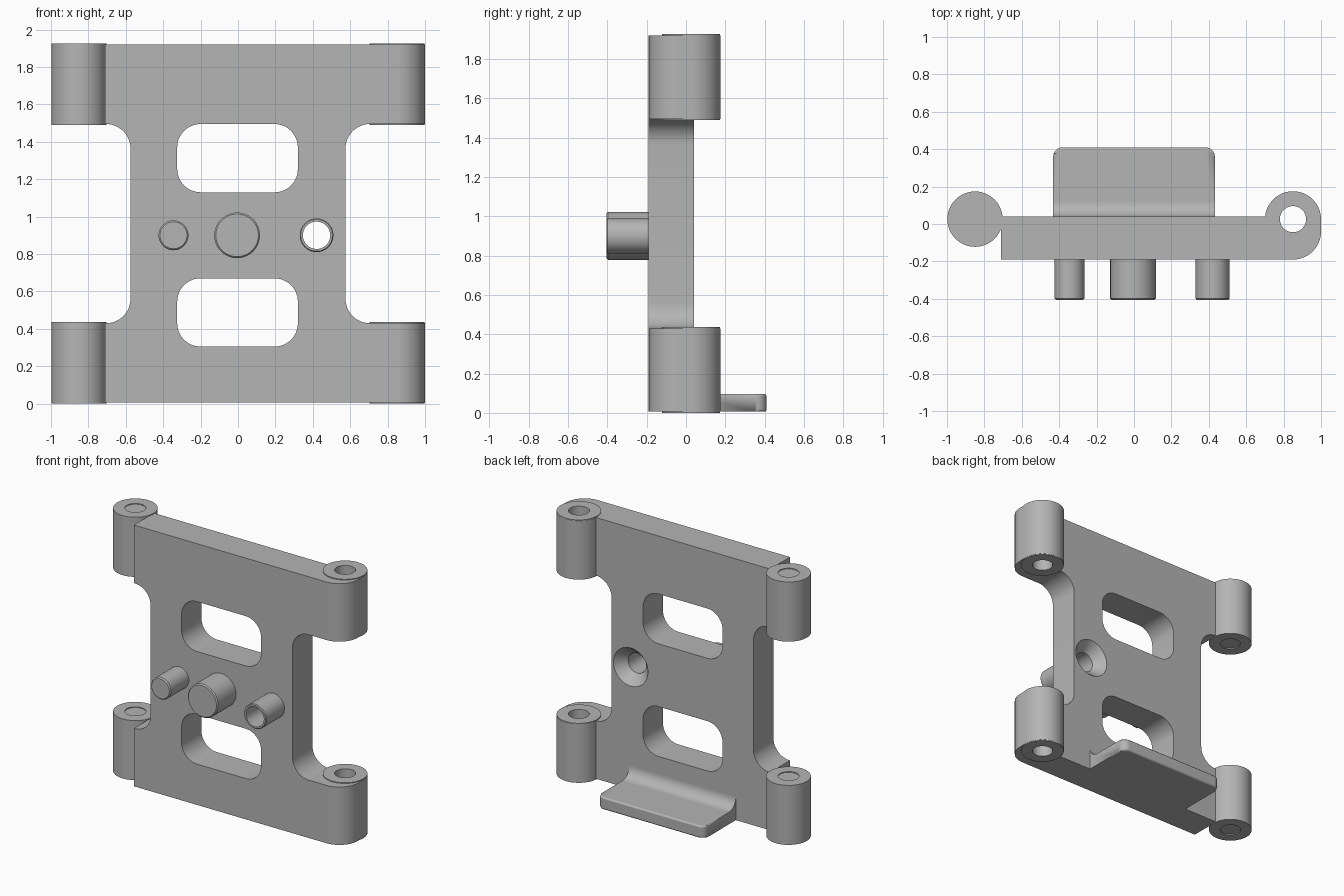
import bpy, bmesh, math
from mathutils import Vector, Matrix

cube = bpy.data.objects.get("Cube")
if cube:
    bpy.data.objects.remove(cube, do_unlink=True)

grey = bpy.data.materials.new("plain_grey")
grey.use_nodes = True
COLOUR = (0.46, 0.46, 0.46, 1)
grey.diffuse_color = COLOUR
grey.node_tree.nodes["Principled BSDF"].inputs["Base Color"].default_value = COLOUR


def finish(bm, name):
    """Turn a bmesh into a grey object with smooth curves and sharp edges."""
    bmesh.ops.remove_doubles(bm, verts=bm.verts, dist=1e-5)
    bmesh.ops.recalc_face_normals(bm, faces=bm.faces)
    mesh = bpy.data.meshes.new(name)
    bm.to_mesh(mesh)
    bm.free()
    obj = bpy.data.objects.new(name, mesh)
    bpy.context.collection.objects.link(obj)
    mesh.materials.append(grey)
    bpy.ops.object.select_all(action='DESELECT')
    obj.select_set(True)
    bpy.context.view_layer.objects.active = obj
    bpy.ops.object.shade_smooth_by_angle(angle=math.radians(30))
    return obj


def rounded(corners, steps=12):
    """Right-angled outline of (u, v, radius) corners, each turned into an arc."""
    out = []
    for i, (u, v, r) in enumerate(corners):
        p = Vector((u, v))
        if r == 0:
            out.append(p)
            continue
        to_prev = (Vector(corners[i - 1][:2]) - p).normalized()
        to_next = (Vector(corners[(i + 1) % len(corners)][:2]) - p).normalized()
        centre = p + (to_prev + to_next) * r
        for k in range(steps + 1):
            t = math.pi / 2 * k / steps
            out.append(centre - to_next * r * math.cos(t) - to_prev * r * math.sin(t))
    return out


def box_outline(u0, u1, v0, v1, r):
    return rounded([(u0, v0, r), (u1, v0, r), (u1, v1, r), (u0, v1, r)])


def circle(u, v, r, n=48):
    return [Vector((u + r * math.cos(2 * math.pi * k / n),
                    v + r * math.sin(2 * math.pi * k / n))) for k in range(n)]


# How a flat outline point and a depth become a 3D point, per extrusion axis
PLACE = {
    'X': lambda u, v, d: Vector((d, u, v)),
    'Y': lambda u, v, d: Vector((u, d, v)),
    'Z': lambda u, v, d: Vector((u, v, d)),
}


def prism(name, axis, start, end, loops):
    """Extrude an outline (first loop) with holes (other loops) along an axis."""
    place = PLACE[axis]
    bm = bmesh.new()
    edges = []
    for loop in loops:
        vs = [bm.verts.new(place(p[0], p[1], start)) for p in loop]
        edges += [bm.edges.new((vs[i - 1], vs[i])) for i in range(len(vs))]
    bmesh.ops.triangle_fill(bm, use_beauty=True, use_dissolve=False,
                            edges=edges, normal=place(0, 0, 1))
    ext = bmesh.ops.extrude_face_region(bm, geom=bm.faces[:], use_keep_orig=True)
    moved = [g for g in ext["geom"] if isinstance(g, bmesh.types.BMVert)]
    bmesh.ops.translate(bm, verts=moved, vec=place(0, 0, end - start))
    return finish(bm, name)


def lathe(name, x, z, profile, n=48):
    """Spin a (radius, y) profile about a front-to-back axis."""
    bm = bmesh.new()
    vs = [bm.verts.new((x + r, y, z)) for r, y in profile]
    edges = [bm.edges.new(pair) for pair in zip(vs, vs[1:])]
    bmesh.ops.spin(bm, geom=vs + edges, cent=(x, 0, z), axis=(0, 1, 0),
                   angle=2 * math.pi, steps=n, use_merge=True)
    return finish(bm, name)


FRONT, BACK, TIP = -0.19, 0.04, -0.405
LOW, HIGH = 0.006, 1.92
PEG_Z = 0.9

# Main plate: side notches with filleted corners, two windows and a screw seat
EDGE, WAIST, R = 0.71, 0.575, 0.13
right_side = [(EDGE, LOW, 0), (EDGE, 0.43, 0), (WAIST, 0.43, R),
              (WAIST, 1.495, R), (EDGE, 1.495, 0), (EDGE, HIGH, 0)]
left_side = [(-u, v, r) for u, v, r in reversed(right_side)]
SCREW_X, SEAT_R, BORE_R = 0.42, 0.14, 0.073
prism("main_plate", 'Y', FRONT, BACK, [
    rounded(right_side + left_side),
    box_outline(-0.325, 0.32, 0.305, 0.67, 0.125),
    box_outline(-0.325, 0.32, 1.13, 1.495, 0.125),
    circle(SCREW_X, PEG_Z, SEAT_R),
])

# Four corner knuckles, each with a slightly proud bored boss
for level, z0, z1 in (("lower", LOW, 0.43), ("upper", 1.495, HIGH)):
    for side, s in (("left", 1), ("right", -1)):
        bore = circle(s * 0.85, 0.026, 0.07)
        body = rounded([(s * 0.70, FRONT, 0), (s, FRONT, 0.15),
                        (s, 0.175, 0.15), (s * 0.70, 0.175, 0.15)], 16)
        prism(f"{level}_{side}_knuckle", 'Z', z0, z1, [body, bore])
        prism(f"{level}_{side}_boss", 'Z', z0 - 0.006, z1 + 0.006,
              [circle(s * 0.85, 0.026, 0.148), bore])

# Solid pegs on the front
for name, x, r in (("small_peg", -0.345, 0.08), ("centre_peg", -0.005, 0.122)):
    lathe(name, x, PEG_Z, [(0, TIP), (r - 0.008, TIP), (r, TIP + 0.008),
                           (r, FRONT + 0.02), (0, FRONT + 0.02)])

# Hollow peg whose bore runs through to a countersink at the back
lathe("hollow_screw_peg", SCREW_X, PEG_Z, [
    (BORE_R, TIP), (0.085, TIP), (0.09, TIP + 0.006), (0.09, FRONT),
    (SEAT_R, FRONT), (SEAT_R, BACK), (BORE_R, BACK - 0.075), (BORE_R, TIP)])

# Rear shelf with rounded outer corners and softened edges
SHELF_X, SHELF_TOP = 0.432, 0.095
shelf = prism("rear_shelf", 'Z', LOW, SHELF_TOP, [rounded([
    (-SHELF_X, BACK - 0.02, 0), (SHELF_X, BACK - 0.02, 0),
    (SHELF_X, 0.41, 0.05), (-SHELF_X, 0.41, 0.05)])])
bm = bmesh.new()
bm.from_mesh(shelf.data)
rim = [e for e in bm.edges if len(e.link_faces) == 2
       and e.calc_face_angle() > 1 and abs(e.verts[0].co.z - e.verts[1].co.z) < 1e-4
       and min(v.co.y for v in e.verts) > BACK]
bmesh.ops.bevel(bm, geom=rim, offset=0.01, segments=2, affect='EDGES', profile=0.5)
bm.to_mesh(shelf.data)
bm.free()

# Concave fillet joining the shelf to the plate
F = 0.08
curve = [(BACK + F - F * math.sin(t), SHELF_TOP + F - F * math.cos(t))
         for t in (math.pi / 2 * k / 10 for k in range(11))]
prism("shelf_fillet", 'X', -SHELF_X, SHELF_X,
      [[(BACK - 0.01, SHELF_TOP - 0.01), (BACK + F, SHELF_TOP - 0.01)]
       + curve + [(BACK - 0.01, SHELF_TOP + F)]])
